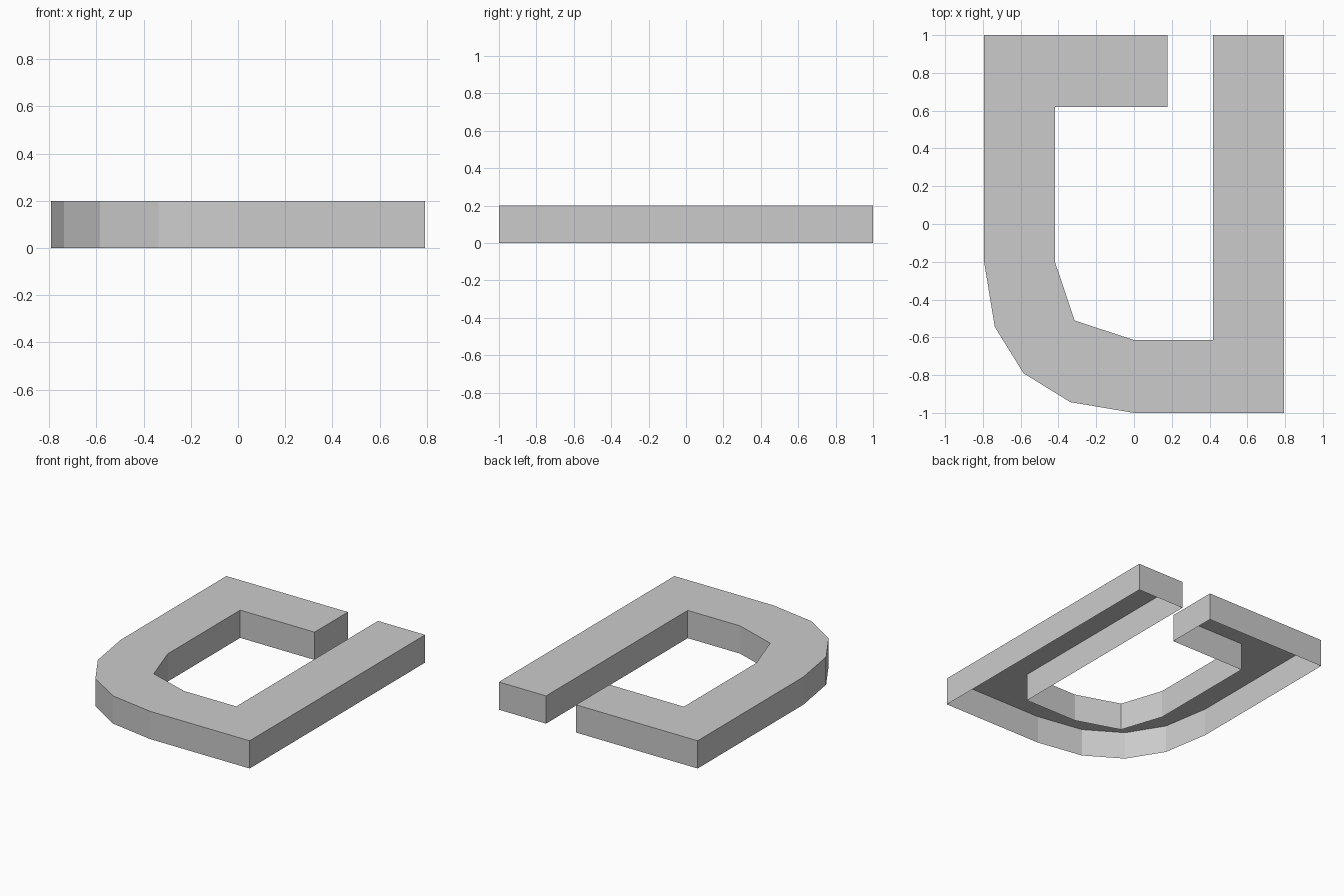
import bpy
import bmesh

default_cube = bpy.data.objects.get("Cube")
if default_cube:
    bpy.data.objects.remove(default_cube, do_unlink=True)

HEIGHT = 0.2

# Plain grey surface
grey = bpy.data.materials.new("light_grey")
grey.use_nodes = True
colour = (0.6, 0.6, 0.6, 1.0)
grey.diffuse_color = colour
grey.node_tree.nodes["Principled BSDF"].inputs["Base Color"].default_value = colour

# Outline of the hooked band, counter-clockwise from above
straight_bar = [(0.793, -1), (0.793, 1), (0.417, 1), (0.417, -0.615)]
inner_bend = [(0, -0.615), (-0.315, -0.51), (-0.417, -0.205)]
hook = [(-0.417, 0.62), (0.177, 0.62), (0.177, 1), (-0.793, 1)]
outer_bend = [(-0.793, -0.205), (-0.737, -0.545), (-0.585, -0.79),
              (-0.337, -0.943), (0, -1)]
outline = straight_bar + inner_bend + hook + outer_bend

# Top plate with walls hanging from it, open underneath
bm = bmesh.new()
top = [bm.verts.new((x, y, HEIGHT)) for x, y in outline]
base = [bm.verts.new((x, y, 0)) for x, y in outline]
bm.faces.new(top)
for i in range(len(outline)):
    j = (i + 1) % len(outline)
    bm.faces.new((top[i], base[i], base[j], top[j]))
bm.normal_update()

mesh = bpy.data.meshes.new("hooked_band")
bm.to_mesh(mesh)
bm.free()
mesh.materials.append(grey)
band = bpy.data.objects.new("hooked_band", mesh)
bpy.context.collection.objects.link(band)
